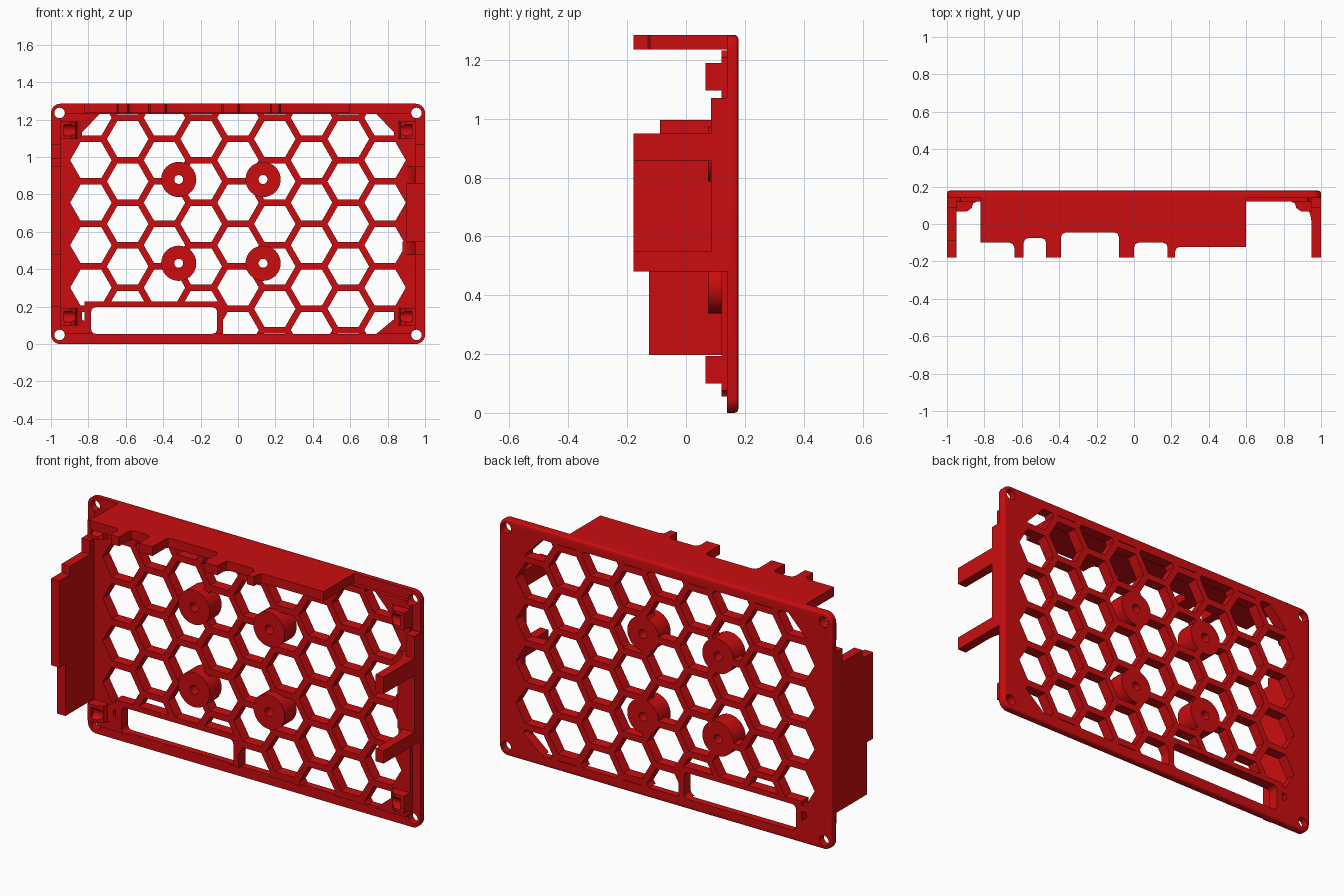
import bpy, bmesh, math
from mathutils import Vector

if "Cube" in bpy.data.objects:
    bpy.data.objects.remove(bpy.data.objects["Cube"])

H, BACK = 1.285, 0.178
red = bpy.data.materials.new("red plastic")
red.diffuse_color = (0.6, 0.004, 0.005, 1)
red.use_nodes = True
red.node_tree.nodes["Principled BSDF"].inputs["Base Color"].default_value = red.diffuse_color


def prisms(name, polys, axis, lo, hi, bevel_back=0):
    """Extrude closed 2D outlines along one axis into a single object."""
    place = {'x': lambda p, d: (d, p[0], p[1]),
             'y': lambda p, d: (p[0], d, p[1]),
             'z': lambda p, d: (p[0], p[1], d)}[axis]
    bm = bmesh.new()
    for poly in polys:
        a = [bm.verts.new(place(p, lo)) for p in poly]
        b = [bm.verts.new(place(p, hi)) for p in poly]
        bm.faces.new(a)
        bm.faces.new(b[::-1])
        for i in range(len(a)):
            j = (i + 1) % len(a)
            bm.faces.new((a[i], b[i], b[j], a[j]))
    bmesh.ops.recalc_face_normals(bm, faces=bm.faces)
    if bevel_back:
        edges = [e for e in bm.edges if all(v.co.y > hi - 1e-5 for v in e.verts)]
        bmesh.ops.bevel(bm, geom=edges, offset=bevel_back, segments=3,
                        profile=0.5, affect='EDGES')
    me = bpy.data.meshes.new(name)
    bm.to_mesh(me)
    bm.free()
    ob = bpy.data.objects.new(name, me)
    bpy.context.collection.objects.link(ob)
    me.materials.append(red)
    return ob


def boolean(ob, tool, op='DIFFERENCE'):
    m = ob.modifiers.new("cut", 'BOOLEAN')
    m.operation, m.object, m.solver = op, tool, 'EXACT'
    bpy.context.view_layer.update()
    me = bpy.data.meshes.new_from_object(
        ob.evaluated_get(bpy.context.evaluated_depsgraph_get()))
    ob.modifiers.clear()
    ob.data = me
    bpy.data.objects.remove(tool)


def rect(x0, z0, x1, z1):
    return [(x0, z0), (x1, z0), (x1, z1), (x0, z1)]


def circle(cx, cz, r, n=32, start=0.0):
    return [(cx + r * math.cos(start + 2 * math.pi * i / n),
             cz + r * math.sin(start + 2 * math.pi * i / n)) for i in range(n)]


def rounded(x0, z0, x1, z1, r, n=6):
    pts = []
    for k, (cx, cz) in enumerate([(x1 - r, z1 - r), (x0 + r, z1 - r),
                                  (x0 + r, z0 + r), (x1 - r, z0 + r)]):
        for i in range(n + 1):
            a = math.pi / 2 * (k + i / n)
            pts.append((cx + r * math.cos(a), cz + r * math.sin(a)))
    return pts


def clip(poly, window):
    """Clip a convex outline by a convex counter-clockwise window."""
    for i in range(len(window)):
        a, b = Vector(window[i - 1]), Vector(window[i])
        d = b - a
        side = lambda p: d.x * (p[1] - a.y) - d.y * (p[0] - a.x)
        out = []
        for j in range(len(poly)):
            p, q = poly[j - 1], poly[j]
            sp, sq = side(p), side(q)
            if (sp > 0) != (sq > 0):
                t = sp / (sp - sq)
                out.append((p[0] + t * (q[0] - p[0]), p[1] + t * (q[1] - p[1])))
            if sq > 0:
                out.append(q)
        poly = out
        if not poly:
            break
    return poly


# Honeycomb openings, trimmed by a window with chamfered corners
window = [(-0.74, 0.055), (0.74, 0.055), (0.86, 0.155), (0.91, 0.3), (0.91, 0.98),
          (0.85, 1.115), (0.74, 1.23), (-0.74, 1.23), (-0.85, 1.115),
          (-0.91, 0.98), (-0.91, 0.3), (-0.86, 0.155)]
pitch, cells = 0.227, []
for k in range(-4, 5):
    for n in range(-4, 4):
        cz = H / 2 + pitch * (n + (0.5 if k % 2 == 0 else 0))
        cell = clip(circle(k * pitch * math.sqrt(0.75), cz, 0.111, 6), window)
        if len(cell) > 2:
            cells.append(cell)
boss_at = [(x, z) for x in (-0.317, 0.134) for z in (0.432, 0.88)]
honeycomb = prisms("honeycomb_cutter", cells, 'y', 0.0, 0.3)
boolean(honeycomb, prisms("solid_zones", [circle(x, z, 0.094) for x, z in boss_at]
                          + [rect(-0.82, -0.05, -0.08, 0.227)], 'y', -0.1, 0.4))

# Faceplate with raised pad, honeycomb, slot and screw holes
plate = prisms("faceplate", [rounded(-1, 0, 1, H, 0.05)], 'y', 0.14, BACK, 0.014)
boolean(plate, prisms("pad", [rect(-0.95, 0.055, 0.95, 1.232)], 'y', 0.12, 0.155), 'UNION')
boolean(plate, honeycomb)
holes = [circle(x, z, 0.028, 24) for x in (-0.954, 0.954) for z in (0.049, H - 0.049)]
holes += [circle(x, z, 0.024, 24) for x, z in boss_at]
holes.append(rounded(-0.785, 0.055, -0.112, 0.197, 0.025))
boolean(plate, prisms("hole_cutter", holes, 'y', 0.0, 0.3))

# Screw bosses
bosses = prisms("screw_bosses", [circle(x, z, 0.094) for x, z in boss_at], 'y', 0.075, 0.122)
boolean(bosses, prisms("screw_cutter", [circle(x, z, 0.024, 24) for x, z in boss_at],
                       'y', 0.0, 0.3))

# Top wall with notched front edge: (end x, front y) of each step
steps = [(-0.64, -0.10), (-0.59, -BACK), (-0.47, -0.075), (-0.39, -BACK), (-0.08, -0.045),
         (0.0, -BACK), (0.18, -0.10), (0.22, -BACK), (0.6, -0.122)]
outline, x, f = [(-0.82, 0.145)], -0.82, 0.025
for i, (x1, y) in enumerate(steps):
    tab = y == -BACK
    if tab or i == 0:
        outline.append((x, y))
    else:  # filleted inner corner after a tab
        outline += [(x, y - f), (x + 0.3 * f, y - 0.3 * f), (x + f, y)]
    if tab or i == len(steps) - 1:
        outline.append((x1, y))
    else:  # filleted inner corner before a tab
        outline += [(x1 - f, y), (x1 - 0.3 * f, y - 0.3 * f), (x1, y - f)]
    x = x1
outline.append((0.6, 0.145))
prisms("top_wall", [outline], 'z', 1.235, H)

# Left wall with stepped outline
prisms("left_wall", [[(0.145, 0.197), (-0.125, 0.197), (-0.125, 0.48), (-BACK, 0.48),
                      (-BACK, 0.95), (-0.088, 0.95), (-0.088, 0.995), (0.085, 0.995),
                      (0.085, 1.07), (0.145, 1.07)]], 'x', -1, -0.949)

# Right wall: low rib, wide foot and two curved prongs
prisms("right_rib", [rect(0.085, 0.48, 0.145, 1.07)], 'x', 0.949, 1)
prisms("right_foot", [rect(0.9, 0.545, 1, 0.858)], 'y', 0.085, 0.145)
arc = [(0.88 + 0.07 * math.sin(a), -0.01 + 0.13 * math.cos(a))
       for a in [math.pi / 2 * (1 - i / 8) for i in range(9)]]
prong = [(1, 0.145), (1, -BACK), (0.95, -BACK)] + arc + [(0.88, 0.145)]
for name, z0, z1 in (("lower_prong", 0.48, 0.549), ("upper_prong", 0.858, 0.95)):
    ob = prisms(name, [prong], 'z', z0, z1)

# Corner clips with a scooped middle
for s, side in ((-1, "left"), (1, "right")):
    for z, level in ((0.147, "lower"), (1.143, "upper")):
        shape = [(0.95, 0.145), (0.95, 0.066), (0.895, 0.066), (0.868, 0.085),
                 (0.86, 0.11), (0.835, 0.122), (0.835, 0.145)]
        ob = prisms(f"{side}_{level}_clip", [[(s * a, b) for a, b in shape]],
                    'z', z - 0.047, z + 0.047)
        boolean(ob, prisms("scoop", [circle(0.055, z, 0.032, 20)], 'x',
                           min(s * 0.8, s * 0.93), max(s * 0.8, s * 0.93)))

# Smooth the curved sides, keep corners sharp
for ob in bpy.context.scene.objects:
    ob.select_set(True)
    bpy.context.view_layer.objects.active = ob
bpy.ops.object.shade_smooth_by_angle(angle=math.radians(25))
